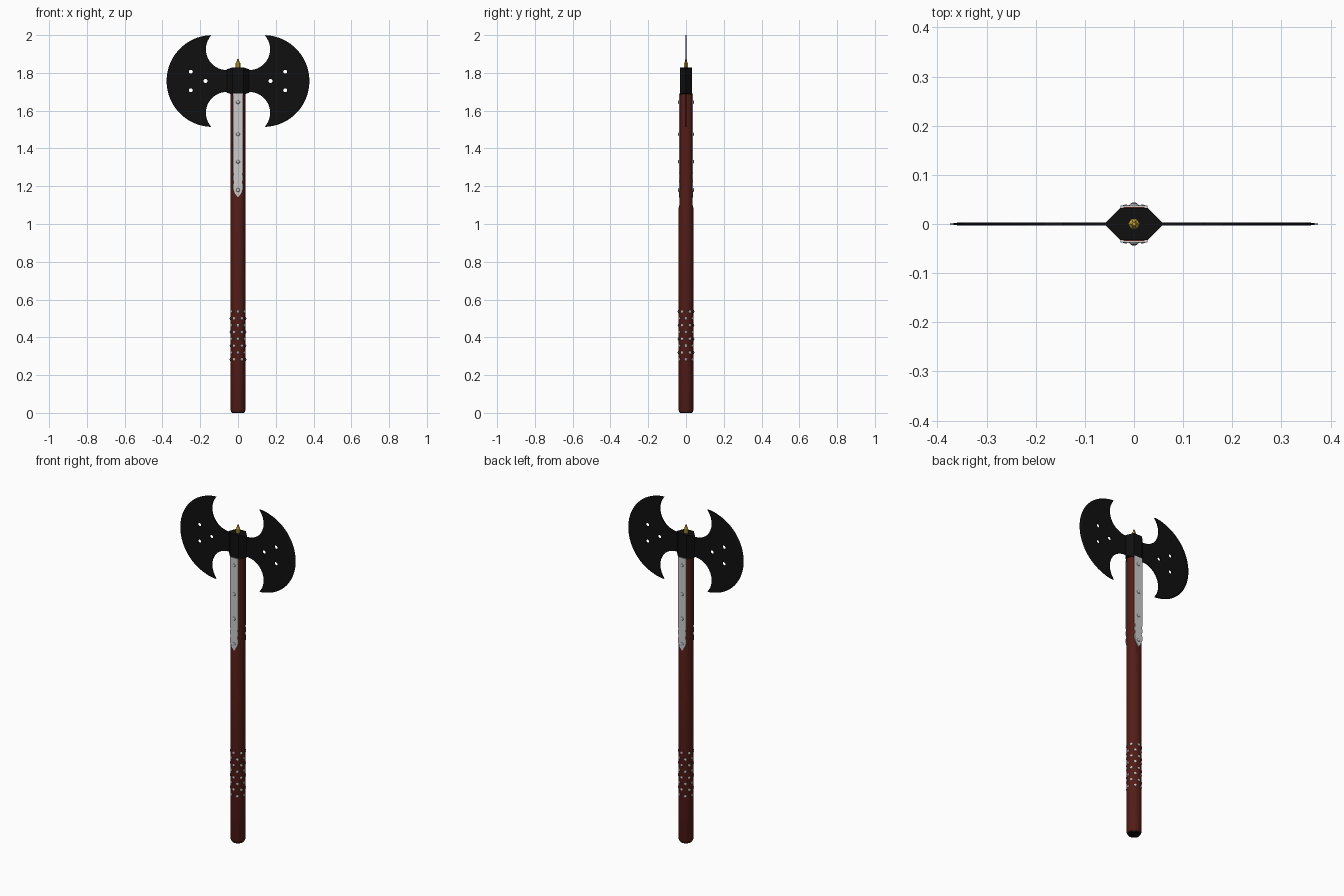
import bpy, bmesh
from math import pi, sin, cos, radians

if "Cube" in bpy.data.objects:
    bpy.data.objects.remove(bpy.data.objects["Cube"])


def material(name, rgb):
    m = bpy.data.materials.new(name)
    m.diffuse_color = (*rgb, 1)
    m.use_nodes = True
    m.node_tree.nodes["Principled BSDF"].inputs["Base Color"].default_value = m.diffuse_color
    return m


WOOD = material("red_wood", (0.09, 0.012, 0.008))
BLACK = material("black_steel", (0.005, 0.005, 0.005))
BRASS = material("brass", (0.6, 0.4, 0.04))


def add(name, bm, mat=None, smooth=False):
    bmesh.ops.recalc_face_normals(bm, faces=bm.faces)
    me = bpy.data.meshes.new(name)
    bm.to_mesh(me)
    bm.free()
    ob = bpy.data.objects.new(name, me)
    bpy.context.collection.objects.link(ob)
    if mat:
        me.materials.append(mat)
    if smooth:
        bpy.ops.object.select_all(action='DESELECT')
        ob.select_set(True)
        bpy.context.view_layer.objects.active = ob
        bpy.ops.object.shade_smooth_by_angle(angle=radians(35))
    return ob


def loft(name, rings, mat=None, smooth=False):
    bm = bmesh.new()
    loops = [[bm.verts.new(p) for p in r] for r in rings]
    n = len(loops[0])
    for a, b in zip(loops, loops[1:]):
        for i in range(n):
            j = (i + 1) % n
            bm.faces.new((a[i], a[j], b[j], b[i]))
    bm.faces.new(loops[0])
    bm.faces.new(loops[-1])
    return add(name, bm, mat, smooth)


def ring(r, z, n=24, ymax=1):
    return [(r * cos(2 * pi * i / n), max(-ymax, min(ymax, r * sin(2 * pi * i / n))), z)
            for i in range(n)]


# Handle: round shaft, flattened front and back where the plates sit
loft("handle", [ring(0.036, 0.006), ring(0.04, 0.016), ring(0.04, 1.08),
                ring(0.04, 1.1, ymax=0.035), ring(0.04, 1.69, ymax=0.035)], WOOD, True)
loft("end_cap", [ring(0.032, 0), ring(0.035, 0.008)], BLACK)

# Hexagonal socket, slightly lower at its side corners
HEX = [(0.06, 0), (0.028, 0.033), (-0.028, 0.033), (-0.06, 0), (-0.028, -0.033), (0.028, -0.033)]
loft("socket", [[(x, y, 1.757 + s * (0.072 if y else 0.062)) for x, y in HEX] for s in (-1, 1)], BLACK)

# Brass bolt on top
loft("top_bolt", [ring(0.012, 1.82, 6), ring(0.012, 1.852, 6), ring(0.008, 1.857, 6),
                  ring(0.004, 1.873, 6)], BRASS)

# Blades: pierced flat body plus a tapered cutting edge
CX, CZ, R, T, N = 0.135, 1.757, 0.243, 0.003, 40
arc = [radians(-88 + 176 * i / N) for i in range(N + 1)]
concave = [radians(40 - 130 * i / 16) for i in range(1, 17)]
upper = [(0.06 + 0.11 * cos(a), 0.168 + 0.11 * sin(a)) for a in concave] + [(0.03, 0.058)]
outline = [(CX + 0.222 * cos(a), R * sin(a)) for a in arc] + upper + [(x, -z) for x, z in reversed(upper)]
holes = [[(hx + 0.0105 * cos(pi * i / 6), hz + 0.0105 * sin(pi * i / 6)) for i in range(12)]
         for hx, hz in ((0.25, 0.049), (0.25, -0.049), (0.172, 0))]

for side, label in ((-1, "left"), (1, "right")):
    cu = bpy.data.curves.new("outline", 'CURVE')
    cu.dimensions, cu.fill_mode, cu.extrude = '2D', 'BOTH', T
    for pts in [outline] + holes:
        sp = cu.splines.new('POLY')
        sp.points.add(len(pts) - 1)
        sp.use_cyclic_u = True
        for p, (x, z) in zip(sp.points, pts):
            p.co = (side * x, z, 0, 1)
    tmp = bpy.data.objects.new("outline", cu)
    bpy.context.collection.objects.link(tmp)
    bpy.context.view_layer.update()
    bm = bmesh.new()
    bm.from_mesh(tmp.to_mesh())
    bpy.data.objects.remove(tmp)
    for v in bm.verts:
        v.co = (v.co.x, -v.co.z, v.co.y + CZ)
    bmesh.ops.remove_doubles(bm, verts=bm.verts, dist=1e-5)
    add(label + "_blade", bm, BLACK)

    bm = bmesh.new()
    rows = [[bm.verts.new((side * (CX + rx * cos(a)), y, CZ + R * sin(a))) for a in arc]
            for rx, y in ((0.222, -T), (R, 0), (0.222, T))]
    for a, b in zip(rows, rows[1:]):
        for i in range(N):
            bm.faces.new((a[i], a[i + 1], b[i + 1], b[i]))
    add(label + "_cutting_edge", bm, BLACK)


def dome(bm, pos, out, r, h):
    # low dome: a scaled sphere pointing along the angle "out"
    vs = bmesh.ops.create_uvsphere(bm, u_segments=10, v_segments=6, radius=1)['verts']
    for v in vs:
        x, y, z = v.co.x * r, v.co.y * r, v.co.z * h
        v.co = (pos[0] + z * cos(out) - x * sin(out),
                pos[1] + z * sin(out) + x * cos(out), pos[2] + y)


# Scalloped plates and their rivets, front and back
half = [(0.027, 1.69), (0.027, 1.275), (0.022, 1.265), (0.027, 1.25), (0.027, 1.235),
        (0.021, 1.222), (0.027, 1.207), (0.026, 1.185), (0.015, 1.16)]
plate = half + [(0, 1.14)] + [(-x, z) for x, z in reversed(half)]
for s, label in ((-1, "front"), (1, "back")):
    loft(label + "_plate", [[(x, s * y, z) for x, z in plate] for y in (0.033, 0.038)])
    bm = bmesh.new()
    for z in (1.645, 1.475, 1.33, 1.18):
        dome(bm, (0, s * 0.038, z), s * pi / 2, 0.01, 0.005)
    add(label + "_rivets", bm, None, True)

# Staggered grip studs
bm = bmesh.new()
for row in range(8):
    for k in range(6):
        a = pi / 2 + (k + 0.5 * (row % 2 == 0)) * pi / 3
        dome(bm, (0.04 * cos(a), 0.04 * sin(a), 0.283 + row * 0.0362), a, 0.008, 0.004)
add("grip_studs", bm, None, True)
